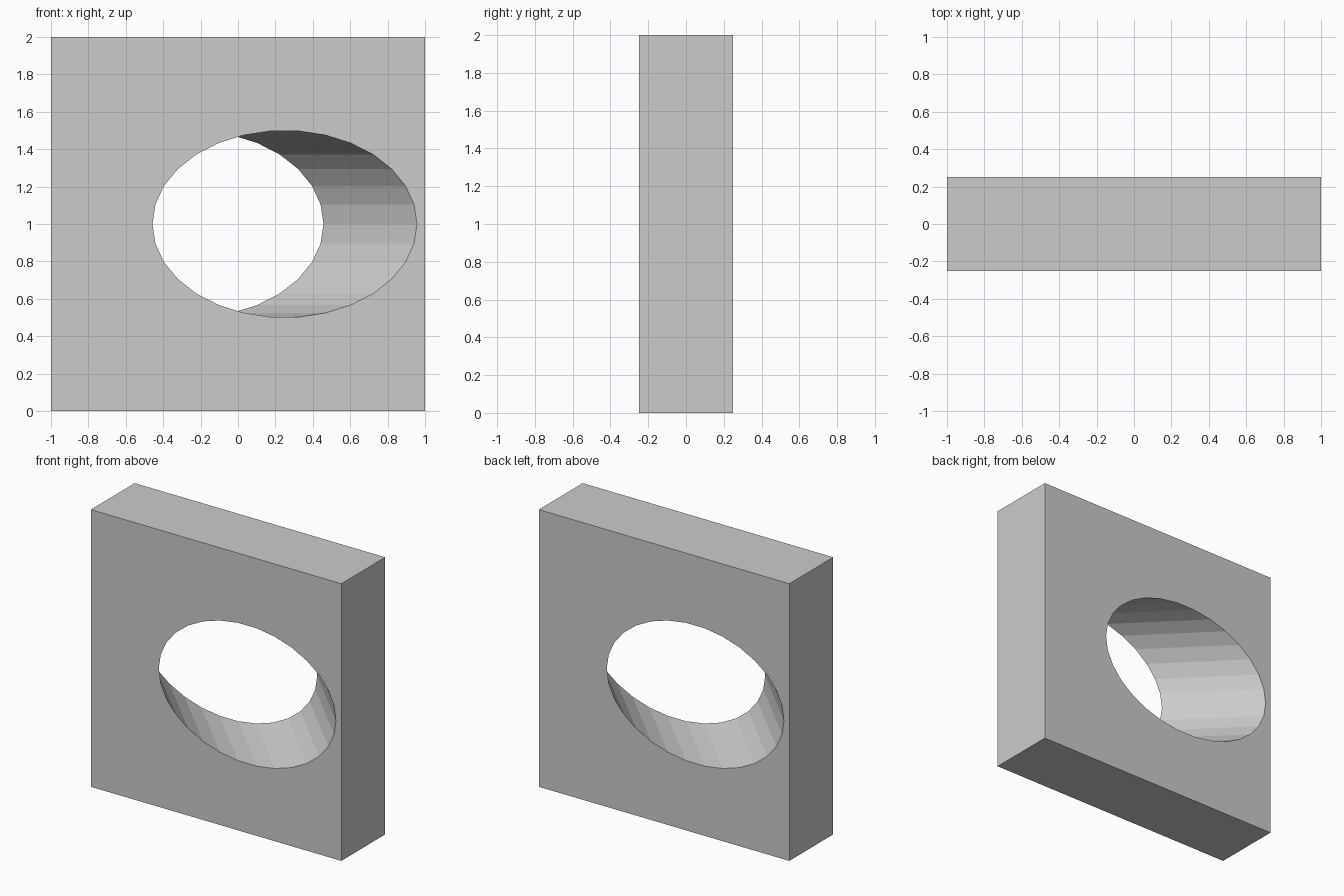
import bpy
from math import radians

if "Cube" in bpy.data.objects:
    bpy.data.objects.remove(bpy.data.objects["Cube"])

# Square slab standing on the ground
bpy.ops.mesh.primitive_cube_add(size=1, location=(0, 0, 1))
slab = bpy.context.object
slab.name = "slab"
slab.scale = (2, 0.5, 2)
bpy.ops.object.transform_apply(location=False, rotation=False, scale=True)

# 30-sided cylinder running through the slab at 45 degrees
bpy.ops.mesh.primitive_cylinder_add(vertices=30, radius=0.5, depth=4, location=(0, 0, 1),
                                    rotation=(0, radians(90), radians(-45)))
cutter = bpy.context.object
cutter.name = "hole_cutter"
cutter.hide_render = True

# Cut the slanted hole, then discard the cutter
cut = slab.modifiers.new("slanted_hole", 'BOOLEAN')
cut.operation = 'DIFFERENCE'
cut.solver = 'EXACT'
cut.object = cutter
bpy.context.view_layer.objects.active = slab
bpy.ops.object.modifier_apply(modifier=cut.name)
bpy.data.objects.remove(cutter, do_unlink=True)
